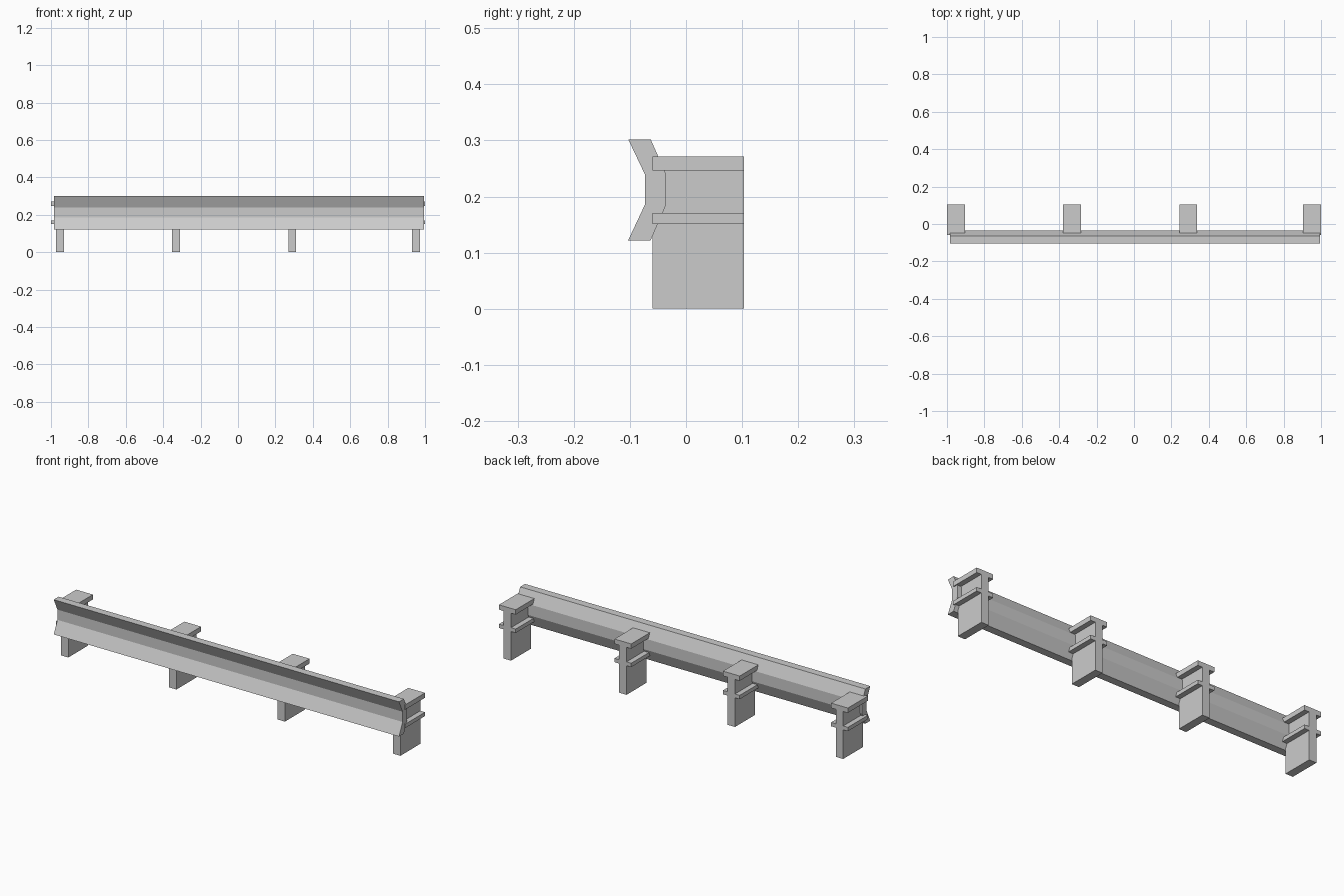
import bpy, bmesh

if "Cube" in bpy.data.objects:
    bpy.data.objects.remove(bpy.data.objects["Cube"])


def extrude_profile(name, points, direction):
    """Make a closed prism from a flat outline swept along direction."""
    bm = bmesh.new()
    face = bm.faces.new([bm.verts.new(p) for p in points])
    swept = bmesh.ops.extrude_face_region(bm, geom=[face])
    verts = [g for g in swept["geom"] if isinstance(g, bmesh.types.BMVert)]
    bmesh.ops.translate(bm, verts=verts, vec=direction)
    bmesh.ops.recalc_face_normals(bm, faces=bm.faces[:])
    mesh = bpy.data.meshes.new(name)
    bm.to_mesh(mesh)
    bm.free()
    obj = bpy.data.objects.new(name, mesh)
    bpy.context.collection.objects.link(obj)
    return obj


# Guard rail: bent plate profile (y, z) swept along x
rail = [(-0.103, 0.302), (-0.073, 0.239), (-0.073, 0.186), (-0.103, 0.122),
        (-0.063, 0.122), (-0.036, 0.184), (-0.036, 0.241), (-0.063, 0.302)]
extrude_profile("guard_rail", [(-0.984, y, z) for y, z in rail], (1.979, 0, 0))

# Posts: web with two flanges, half outline (x, z) mirrored and swept along y
half = [(0.021, 0.0), (0.021, 0.151), (0.048, 0.151), (0.048, 0.171),
        (0.021, 0.171), (0.021, 0.246), (0.048, 0.246), (0.048, 0.271)]
outline = half + [(-x, z) for x, z in reversed(half)]
for i, cx in enumerate((-0.952, -0.332, 0.29, 0.952)):
    extrude_profile(f"post_{i + 1}", [(cx + x, -0.06, z) for x, z in outline],
                    (0, 0.163, 0))
